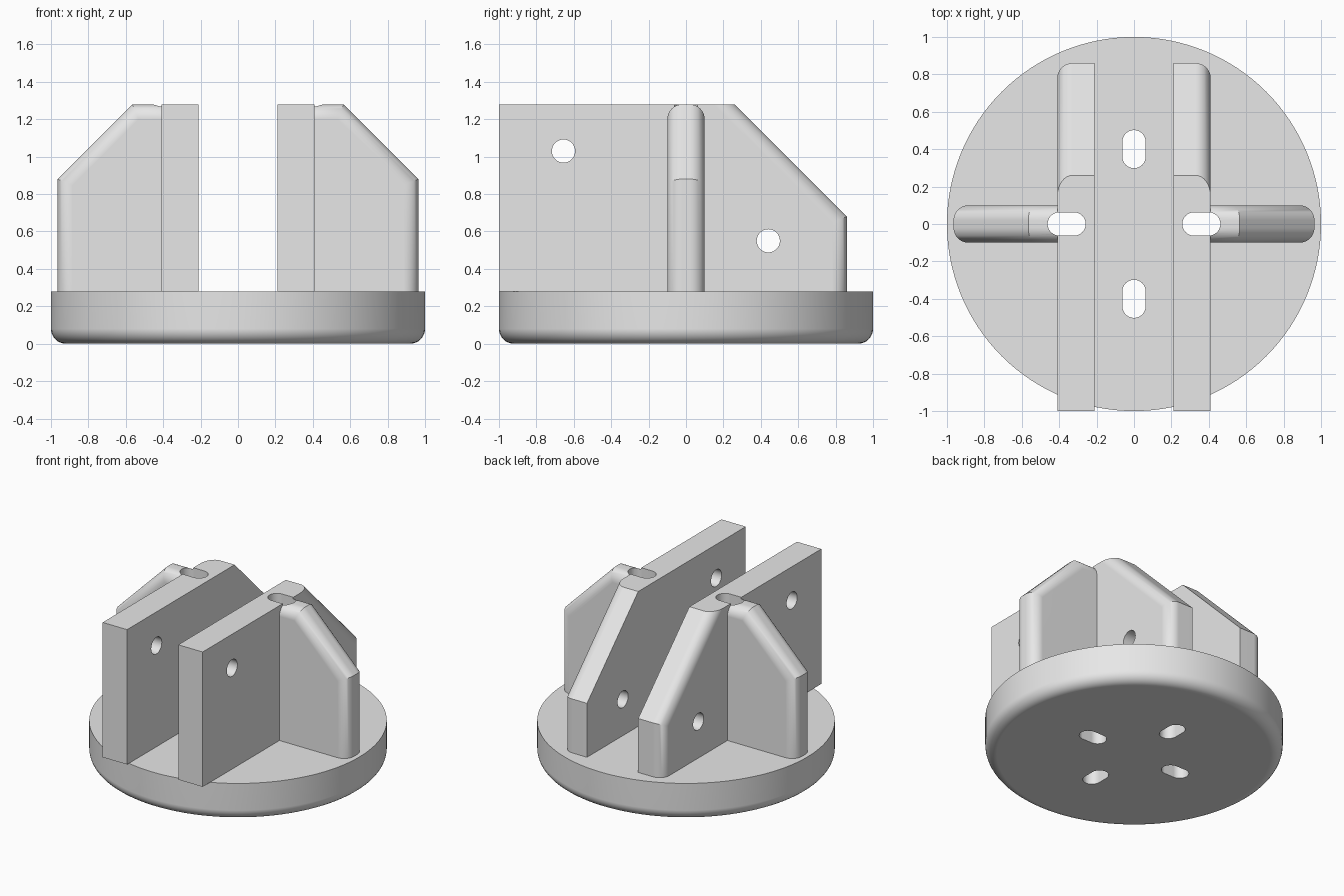
import bpy, bmesh, math
from mathutils import Vector

cube = bpy.data.objects.get("Cube")
if cube:
    bpy.data.objects.remove(cube, do_unlink=True)

BASE_TOP, TOP = 0.28, 1.28
INNER, OUTER = 0.21, 0.41
RIB_HALF, FILLET, HOLE_R = 0.1, 0.08, 0.062

grey = bpy.data.materials.new("plain_grey")
grey.use_nodes = True
grey.diffuse_color = (0.8, 0.8, 0.8, 1)
grey.node_tree.nodes["Principled BSDF"].inputs["Base Color"].default_value = (0.8, 0.8, 0.8, 1)


def prism(name, points, direction, rounded=None):
    """Extrude a closed outline and fillet the edges whose midpoint passes a rule."""
    bm = bmesh.new()
    face = bm.faces.new([bm.verts.new(p) for p in points])
    new = bmesh.ops.extrude_face_region(bm, geom=[face], use_keep_orig=True)["geom"]
    bmesh.ops.translate(bm, verts=[g for g in new if isinstance(g, bmesh.types.BMVert)],
                        vec=Vector(direction))
    bmesh.ops.recalc_face_normals(bm, faces=bm.faces)
    if rounded:
        edges = [e for e in bm.edges if rounded((e.verts[0].co + e.verts[1].co) / 2)]
        bmesh.ops.bevel(bm, geom=edges, offset=FILLET, segments=8, profile=0.5,
                        affect='EDGES', clamp_overlap=True)
        bmesh.ops.recalc_face_normals(bm, faces=bm.faces)
    mesh = bpy.data.meshes.new(name)
    bm.to_mesh(mesh)
    bm.free()
    mesh.materials.append(grey)
    obj = bpy.data.objects.new(name, mesh)
    bpy.context.collection.objects.link(obj)
    return obj


def circle(radius, count):
    return [(radius * math.cos(a), radius * math.sin(a))
            for a in (2 * math.pi * i / count for i in range(count))]


def slot_cutter(cx, cy, along_x):
    """Tall capsule-shaped cutter."""
    points = []
    for i in range(34):
        end = 1 if i < 17 else -1
        a = math.pi * ((i % 17) / 16 - 0.5) + (0 if end > 0 else math.pi)
        u, v = end * 0.04 + HOLE_R * math.cos(a), HOLE_R * math.sin(a)
        points.append((cx + u, cy + v, -0.2) if along_x else (cx - v, cy + u, -0.2))
    return prism("slot_cutter", points, (0, 0, 2))


def bolt_cutter(y, z):
    points = [(-1, y + u, z + v) for u, v in circle(HOLE_R, 32)]
    return prism("bolt_cutter", points, (2, 0, 0))


def finish(obj, cutters):
    """Cut the holes, then shade smooth with crisp edges."""
    bpy.ops.object.select_all(action='DESELECT')
    bpy.context.view_layer.objects.active = obj
    obj.select_set(True)
    for cutter in cutters:
        mod = obj.modifiers.new("cut", 'BOOLEAN')
        mod.operation, mod.solver, mod.object = 'DIFFERENCE', 'EXACT', cutter
        bpy.ops.object.modifier_apply(modifier=mod.name)
    bpy.ops.object.shade_smooth_by_angle(angle=math.radians(30))
    weighted = obj.modifiers.new("weighted_normals", 'WEIGHTED_NORMAL')
    weighted.keep_sharp = True


# Cutters
end_slots = [slot_cutter(0, y, False) for y in (-0.4, 0.4)]
side_slots = {s: slot_cutter(s * 0.36, 0, True) for s in (1, -1)}
bolts = [bolt_cutter(-0.655, 1.03), bolt_cutter(0.44, 0.55)]

# Round base with a filleted lower rim
base = prism("round_base", [(x, y, 0) for x, y in circle(1, 128)], (0, 0, BASE_TOP),
             lambda m: m.z < 0.01)
finish(base, end_slots + list(side_slots.values()))

for side, label in ((1, "left"), (-1, "right")):
    # Upright plate with a sloped back
    outline = [(-1, BASE_TOP), (-1, TOP), (0.26, TOP), (0.86, 0.68), (0.86, BASE_TOP)]
    plate = prism(label + "_plate", [(side * INNER, y, z) for y, z in outline],
                  (side * (OUTER - INNER), 0, 0),
                  lambda m: abs(m.x) > OUTER - 0.01 and m.y > 0.3)
    finish(plate, [side_slots[side]] + bolts)

    # Rounded rib bracing the plate from outside
    outline = [(OUTER, BASE_TOP), (OUTER, TOP), (0.565, TOP), (0.965, 0.88), (0.965, BASE_TOP)]
    rib = prism(label + "_rib", [(side * x, -RIB_HALF, z) for x, z in outline],
                (0, 2 * RIB_HALF, 0),
                lambda m: abs(m.y) > 0.09 and abs(m.x) > 0.42 and m.z > 0.3)
    finish(rib, [side_slots[side]])

# Remove the cutters
for cutter in end_slots + list(side_slots.values()) + bolts:
    bpy.data.objects.remove(cutter, do_unlink=True)
